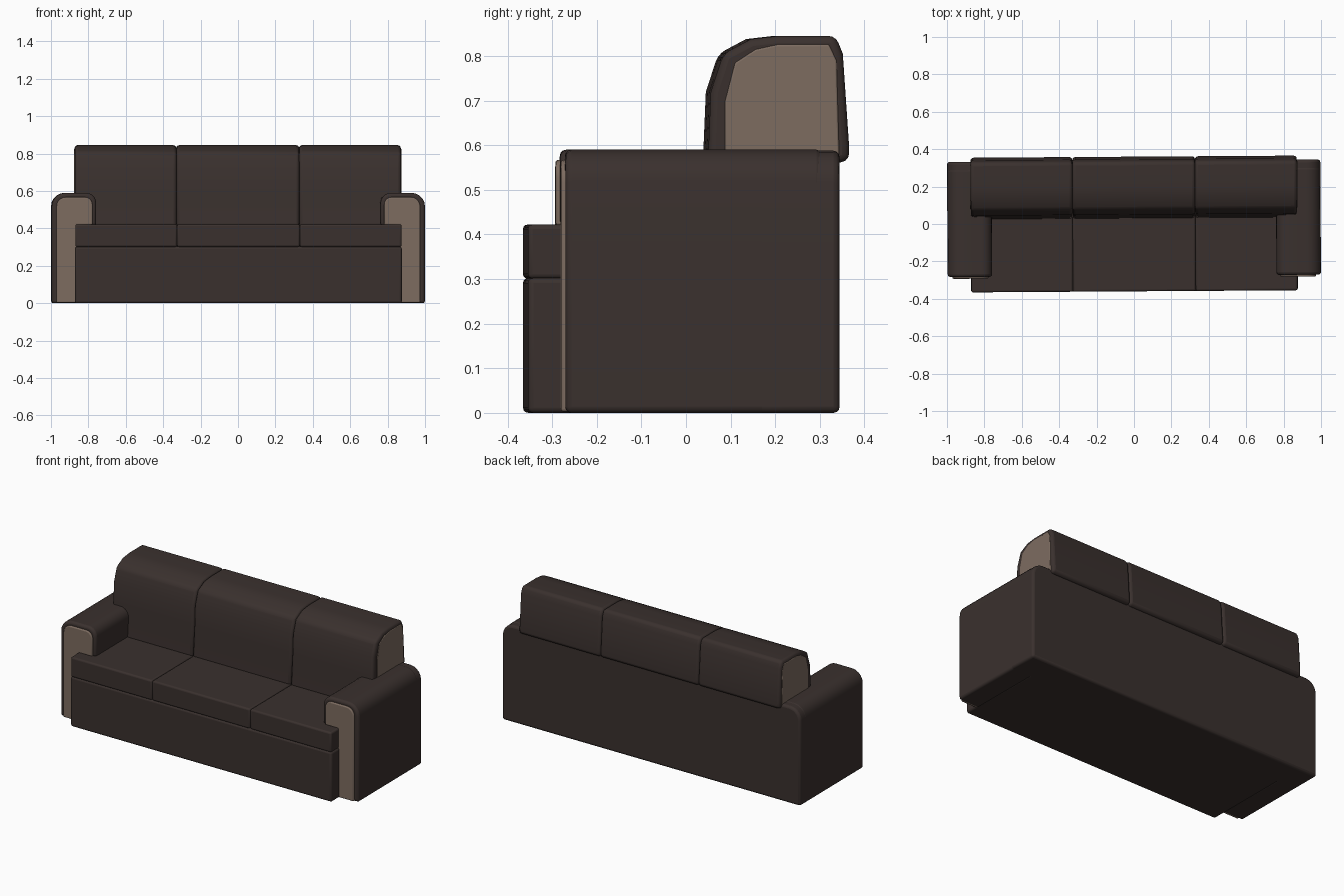
import bpy, bmesh, math
from mathutils import Vector

if "Cube" in bpy.data.objects:
    bpy.data.objects.remove(bpy.data.objects["Cube"])

SKEW = 0.0065  # the whole sofa is turned very slightly about z


def material(name, rgb):
    m = bpy.data.materials.new(name)
    m.diffuse_color = (*rgb, 1)
    m.use_nodes = True
    m.node_tree.nodes["Principled BSDF"].inputs["Base Color"].default_value = m.diffuse_color
    return m


LEATHER = material("dark_leather", (0.042, 0.030, 0.027))
BEIGE = material("beige_fabric", (0.205, 0.150, 0.118))


def prism(name, pts, axis, lo, hi, bevel, mat):
    """Extrude a profile along x (pts = y,z) or y (pts = x,z), with soft edges."""
    place = (lambda p, t: (t, p[0], p[1])) if axis == 'x' else (lambda p, t: (p[0], t, p[1]))
    bm = bmesh.new()
    a = [bm.verts.new(place(p, lo)) for p in pts]
    b = [bm.verts.new(place(p, hi)) for p in pts]
    bm.faces.new(a)
    bm.faces.new(b[::-1])
    n = len(pts)
    for i in range(n):
        j = (i + 1) % n
        bm.faces.new((a[i], b[i], b[j], a[j]))
    bmesh.ops.recalc_face_normals(bm, faces=bm.faces)
    me = bpy.data.meshes.new(name)
    bm.to_mesh(me)
    bm.free()
    me.materials.append(mat)
    ob = bpy.data.objects.new(name, me)
    bpy.context.collection.objects.link(ob)
    ob.rotation_euler.z = SKEW
    mod = ob.modifiers.new("soft_edges", 'BEVEL')
    mod.width, mod.segments = bevel, 3
    mod.limit_method, mod.angle_limit = 'ANGLE', math.radians(35)
    bpy.context.view_layer.objects.active = ob
    ob.select_set(True)
    bpy.ops.object.shade_smooth_by_angle(angle=math.radians(40))
    ob.select_set(False)
    return ob


def arc(cx, cz, r, start, end, steps=5):
    return [(cx + r * math.cos(math.radians(start + (end - start) * i / steps)),
             cz + r * math.sin(math.radians(start + (end - start) * i / steps)))
            for i in range(steps + 1)]


def box(a0, a1, b0, b1):
    return [(a0, b0), (a1, b0), (a1, b1), (a0, b1)]


# Base under the seat and the full-width back panel
prism("base", box(-0.36, 0.30, 0, 0.303), 'x', -0.874, 0.874, 0.012, LEATHER)
R = arc(0.925, 0.515, 0.073, 0, 90)
back_pts = [(-0.998, 0), (0.998, 0)] + R + [(-x, z) for x, z in R[::-1]]
prism("back_panel", back_pts, 'y', 0.15, 0.338, 0.014, LEATHER)

# Arms with an inward overhang, and their beige front panels
arm = ([(0.86, 0), (0.998, 0)] + arc(0.925, 0.517, 0.073, 0, 90)
       + arc(0.815, 0.535, 0.055, 90, 180) + [(0.76, 0.415), (0.86, 0.415)])
panel = ([(0.865, 0.003), (0.972, 0.003)] + arc(0.922, 0.517, 0.05, 0, 90)
         + arc(0.82, 0.527, 0.04, 90, 180) + [(0.78, 0.42), (0.865, 0.42)])
for side, s in (("left", -1), ("right", 1)):
    prism(side + "_arm", [(s * x, z) for x, z in arm], 'y', -0.277, 0.30, 0.014, LEATHER)
    prism(side + "_arm_panel", [(s * x, z) for x, z in panel], 'y', -0.287, -0.25, 0.006, BEIGE)

# Three seat cushions and three back cushions
back_profile = [(0.03, 0.41), (0.045, 0.60), (0.05, 0.72), (0.078, 0.805), (0.14, 0.838),
                (0.20, 0.845), (0.33, 0.845), (0.346, 0.805), (0.36, 0.60),
                (0.36, 0.565), (0.30, 0.555), (0.30, 0.41)]
for name, x0, x1 in (("left", -0.872, -0.328), ("middle", -0.328, 0.328), ("right", 0.328, 0.872)):
    prism(name + "_seat_cushion", box(-0.36, 0.12, 0.301, 0.422), 'x', x0, x1, 0.01, LEATHER)
    prism(name + "_back_cushion", back_profile, 'x', x0, x1, 0.016, LEATHER)

# Beige end panels on the backrest
end_profile = [(0.082, 0.50), (0.082, 0.70), (0.104, 0.785), (0.15, 0.815), (0.20, 0.826),
               (0.315, 0.826), (0.332, 0.79), (0.338, 0.58), (0.29, 0.50)]
for side, s in (("left", -1), ("right", 1)):
    prism(side + "_back_end_panel", end_profile, 'x', *sorted((s * 0.85, s * 0.875)), 0.004, BEIGE)
